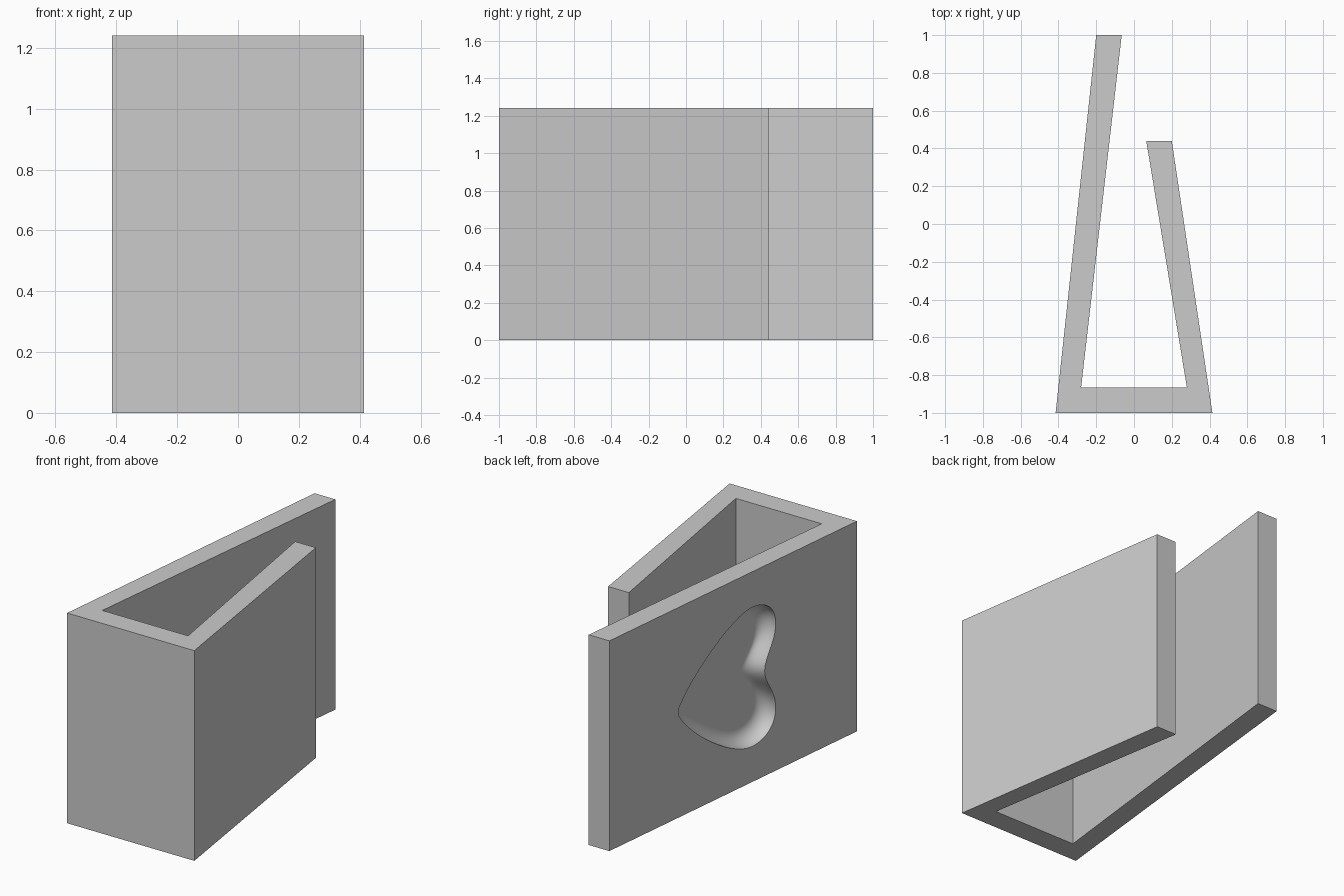
import bpy, bmesh
from mathutils import Vector
from mathutils.geometry import interpolate_bezier
from math import sin, cos, pi

default = bpy.data.objects.get("Cube")
if default:
    bpy.data.objects.remove(default)

HEIGHT = 1.24
grey = bpy.data.materials.new("plain grey")
grey.use_nodes = True
colour = (0.6, 0.6, 0.6, 1)
grey.diffuse_color = colour
grey.node_tree.nodes["Principled BSDF"].inputs["Base Color"].default_value = colour


def make_object(name, bm):
    bmesh.ops.recalc_face_normals(bm, faces=bm.faces)
    mesh = bpy.data.meshes.new(name)
    bm.to_mesh(mesh)
    bm.free()
    mesh.materials.append(grey)
    obj = bpy.data.objects.new(name, mesh)
    bpy.context.collection.objects.link(obj)
    return obj


# Folded bracket: long wall, front wall and short wall in one extruded profile
outline = [(-0.415, -1), (0.415, -1), (0.2, 0.44), (0.065, 0.44),
           (0.28, -0.865), (-0.28, -0.865), (-0.065, 1), (-0.2, 1)]
bm = bmesh.new()
base = bm.faces.new([bm.verts.new((x, y, 0)) for x, y in outline])
top = bmesh.ops.extrude_face_region(bm, geom=[base])
bmesh.ops.translate(bm, vec=(0, 0, HEIGHT),
                    verts=[v for v in top["geom"] if isinstance(v, bmesh.types.BMVert)])
bracket = make_object("folded_bracket", bm)

# Half heart outline: each row is one curve (start, handle, handle, end)
curves = [[(-0.255, 0), (-0.255, 0.08), (-0.344, 0.14), (-0.344, 0.25)],
          [(-0.344, 0.25), (-0.344, 0.35), (-0.26, 0.41), (-0.15, 0.41)],
          [(-0.15, 0.41), (0, 0.41), (0.3, 0.2), (0.41, 0.06)],
          [(0.41, 0.06), (0.435, 0.03), (0.442, 0.02), (0.442, 0)]]
half = []
for c in curves:
    half += interpolate_bezier(*[Vector(p) for p in c], 17)[:-1]
half.append(Vector(curves[-1][-1]))
heart = half + [Vector((p.x, -p.y)) for p in reversed(half[1:-1])]

# Heart cutter: rings move inward as they sink, giving a round-bottomed recess
corner, end = Vector((-0.415, -1, 0)), Vector((-0.2, 1, 0))
along = end - corner
inward = Vector((along.y, -along.x, 0)).normalized()
centre = Vector((-0.03, 0))
RADIUS = 0.09


def ring(bm, inset, depth):
    verts = []
    for p in heart:
        q = p - (p - centre).normalized() * inset
        pos = corner + along * (q.x + 1) / 2 + inward * depth
        verts.append(bm.verts.new((pos.x, pos.y, HEIGHT / 2 + q.y)))
    return verts


bm = bmesh.new()
steps = 10
angles = [pi / 2 * i / steps for i in range(steps + 1)]
rings = [ring(bm, 0, -0.05)]
rings += [ring(bm, RADIUS * (1 - cos(a)), RADIUS * sin(a)) for a in angles]
for a, b in zip(rings, rings[1:]):
    for i in range(len(a)):
        j = (i + 1) % len(a)
        bm.faces.new((a[i], a[j], b[j], b[i]))
bm.faces.new(rings[0])
bm.faces.new(rings[-1])
cutter = make_object("heart_cutter", bm)
cutter.hide_render = True

# Carve the heart into the outside of the long wall
cut = bracket.modifiers.new("heart recess", "BOOLEAN")
cut.operation = "DIFFERENCE"
cut.solver = "EXACT"
cut.object = cutter
bpy.context.view_layer.objects.active = bracket
bracket.select_set(True)
bpy.ops.object.modifier_apply(modifier=cut.name)
bpy.data.objects.remove(cutter)
bpy.ops.object.shade_smooth_by_angle(angle=0.6)
